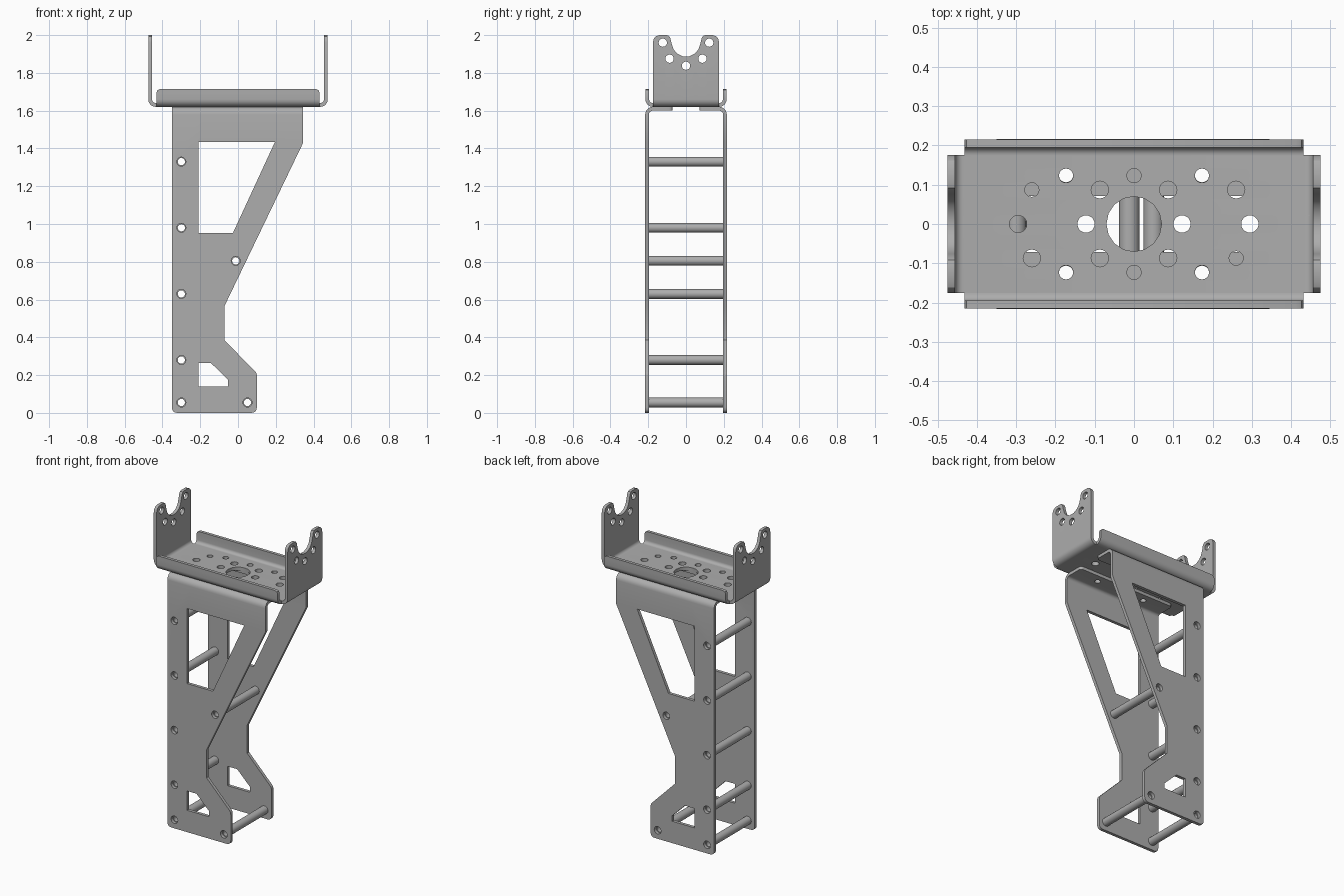
import bpy, bmesh, math
from mathutils import Vector

if "Cube" in bpy.data.objects:
    bpy.data.objects.remove(bpy.data.objects["Cube"])

T = 0.02                      # sheet thickness
R = 0.04                      # outer bend radius
RM = R - T / 2                # bend radius at mid sheet
L = RM * math.pi / 2          # unrolled length of a bend
STEPS = 6
Z_TOP = 1.62                  # top of the legs, underside of the cradle

steel = bpy.data.materials.new("grey_steel")
steel.use_nodes = True
GREY = (0.42, 0.42, 0.42, 1)
steel.diffuse_color = GREY
steel.node_tree.nodes["Principled BSDF"].inputs["Base Color"].default_value = GREY


def finish(bm, name):
    bmesh.ops.recalc_face_normals(bm, faces=bm.faces)
    mesh = bpy.data.meshes.new(name)
    bm.to_mesh(mesh)
    bm.free()
    mesh.materials.append(steel)
    ob = bpy.data.objects.new(name, mesh)
    bpy.context.collection.objects.link(ob)
    bpy.ops.object.select_all(action='DESELECT')
    ob.select_set(True)
    bpy.context.view_layer.objects.active = ob
    bpy.ops.object.shade_smooth_by_angle(angle=math.radians(30))
    return ob


def circle(x, y, r, n=20):
    return [(x + r * math.cos(2 * math.pi * i / n),
             y + r * math.sin(2 * math.pi * i / n)) for i in range(n)]


def rounded(points, radii, n=4):
    """Round the corners of a polygon where a radius is given."""
    out = []
    for i, p in enumerate(points):
        p, r = Vector(p), radii.get(i, 0)
        if not r:
            out.append(tuple(p))
            continue
        a = p + (Vector(points[i - 1]) - p).normalized() * r
        b = p + (Vector(points[(i + 1) % len(points)]) - p).normalized() * r
        for k in range(n + 1):
            t = k / n
            out.append(tuple(a * (1 - t) ** 2 + p * 2 * t * (1 - t) + b * t * t))
    return out


def flat_sheet(loops):
    """Unrolled sheet with cut-outs, lying in z = 0..T."""
    cu = bpy.data.curves.new("sheet", 'CURVE')
    cu.dimensions, cu.fill_mode, cu.extrude = '2D', 'BOTH', T / 2
    for pts in loops:
        sp = cu.splines.new('POLY')
        sp.points.add(len(pts) - 1)
        for q, p in zip(sp.points, pts):
            q.co = (p[0], p[1], 0, 1)
        sp.use_cyclic_u = True
    ob = bpy.data.objects.new("sheet", cu)
    bpy.context.collection.objects.link(ob)
    dg = bpy.context.evaluated_depsgraph_get()
    mesh = bpy.data.meshes.new_from_object(ob.evaluated_get(dg))
    bm = bmesh.new()
    bm.from_mesh(mesh)
    bpy.data.objects.remove(ob)
    bpy.data.curves.remove(cu)
    bpy.data.meshes.remove(mesh)
    bmesh.ops.remove_doubles(bm, verts=bm.verts, dist=1e-5)
    bmesh.ops.translate(bm, verts=bm.verts, vec=(0, 0, T / 2))
    return bm


def crease(bm, axis, u0, sign=1):
    """Cut edge loops where the sheet will bend."""
    for i in range(STEPS + 1):
        d = Vector((0, 0, 0))
        d[axis] = sign
        bmesh.ops.bisect_plane(bm, geom=bm.verts[:] + bm.edges[:] + bm.faces[:],
                               dist=1e-5, plane_co=d * (u0 + L * i / STEPS), plane_no=d)


def fold(u, h, u0):
    """Unrolled distance u and height h -> position after a 90 degree bend at u0."""
    if u <= u0:
        return u, h
    r = R - h
    if u < u0 + L:
        a = (u - u0) / RM
        return u0 + r * math.sin(a), R - r * math.cos(a)
    return u0 + r, R + u - u0 - L


# Cradle: cross-shaped sheet with two lips and two notched end ears
EAR_X, LIP_Y = 0.435, 0.175
ear = lambda z: z - Z_TOP - R + EAR_X + L
lip = lambda z: z - Z_TOP - R + LIP_Y + L
quarter = [(ear(1.888), 0.018), (ear(1.903), 0.048), (ear(1.925), 0.066), (ear(1.955), 0.076),
           (ear(1.985), 0.083), (ear(1.997), 0.092), (ear(2.0), 0.102), (ear(2.0), 0.142),
           (ear(1.993), 0.161), (ear(1.98), 0.171), (ear(1.962), 0.175), (0.432, 0.175),
           (0.432, lip(1.695)), (0.426, lip(1.709)), (0.412, lip(1.715))]
half = quarter + [(-x, y) for x, y in reversed(quarter)]
loops = [half + [(x, -y) for x, y in reversed(half)], circle(0, 0, 0.07, 16)]
for s in (-1, 1):
    loops += [circle(s * 0.122, 0, 0.022), circle(s * 0.295, 0, 0.022), circle(0, s * 0.123, 0.018)]
    loops += [circle(s * ear(1.838), 0, 0.022)]
    for t in (-1, 1):
        loops += [circle(s * 0.173, t * 0.123, 0.018), circle(s * 0.087, t * 0.087, 0.022),
                  circle(s * 0.26, t * 0.087, 0.022 if s == t else 0.018),
                  circle(s * ear(1.96), t * 0.123, 0.022), circle(s * ear(1.875), t * 0.087, 0.022)]
bm = flat_sheet(loops)
for s in (-1, 1):
    crease(bm, 0, EAR_X, s)
    crease(bm, 1, LIP_Y, s)
for v in bm.verts:
    x, y, h = v.co
    if abs(x) > EAR_X:
        a, z = fold(abs(x), h, EAR_X)
        v.co = (math.copysign(a, x), y, Z_TOP + z)
    else:
        a, z = fold(abs(y), h, LIP_Y)
        v.co = (x, math.copysign(a, y), Z_TOP + z)
finish(bm, "cradle")

# Leg plates: cut-out profile with the top folded inward
rods = [(-0.3, z) for z in (0.055, 0.28, 0.63, 0.98, 1.33)] + [(-0.012, 0.805), (0.05, 0.055)]
BEND_Z = Z_TOP - R
flange = BEND_Z + L
outline = rounded([(-0.35, 0), (0.1, 0), (0.1, 0.21), (-0.072, 0.385), (-0.072, 0.565),
                   (0.345, 1.43), (0.345, flange + 0.105), (-0.35, flange + 0.105)],
                  {0: 0.03, 1: 0.03, 2: 0.015, 6: 0.02, 7: 0.02})
windows = [[(-0.21, 0.952), (-0.027, 0.952), (0.195, 1.433), (-0.21, 1.433)],
           [(-0.21, 0.14), (-0.053, 0.14), (-0.053, 0.175), (-0.143, 0.264), (-0.21, 0.264)]]
holes = [circle(x, z, 0.024) for x, z in rods]
holes += [circle(s * 0.173, flange + 0.052, 0.018) for s in (-1, 1)]
for name, side in (("front_leg_plate", -1), ("back_leg_plate", 1)):
    bm = flat_sheet([outline] + windows + holes)
    crease(bm, 1, BEND_Z)
    for v in bm.verts:
        z, depth = fold(v.co.y, v.co.z, BEND_Z)
        v.co = (v.co.x, side * (0.216 - depth), z)
    finish(bm, name)

# Hollow spacer rods between the plates
for i, (x, z) in enumerate(rods):
    bm = bmesh.new()
    rings = [[bm.verts.new((px, y, pz)) for px, pz in circle(x, z, r)]
             for r, y in ((0.026, -0.196), (0.026, 0.196), (0.019, 0.196), (0.019, -0.196))]
    for j in range(4):
        a, b = rings[j], rings[(j + 1) % 4]
        for k in range(20):
            n = (k + 1) % 20
            bm.faces.new((a[k], a[n], b[n], b[k]))
    finish(bm, f"spacer_rod_{i + 1}")
